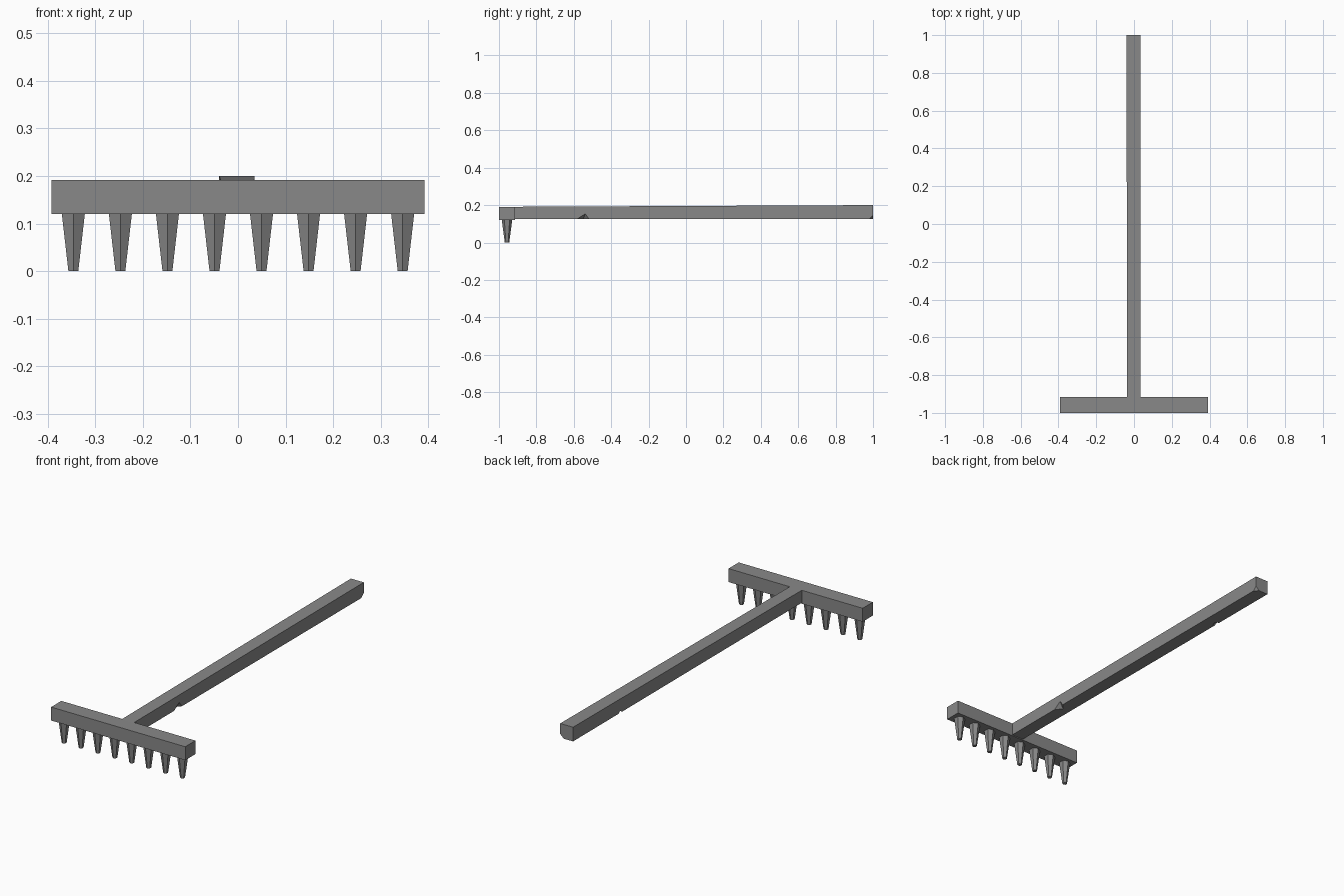
import bpy, bmesh, math
from mathutils import Vector

cube = bpy.data.objects.get("Cube")
if cube:
    bpy.data.objects.remove(cube, do_unlink=True)

grey = bpy.data.materials.new("grey")
grey.use_nodes = True
grey.diffuse_color = (0.25, 0.25, 0.25, 1)
grey.node_tree.nodes["Principled BSDF"].inputs["Base Color"].default_value = grey.diffuse_color


def finish(bm, name):
    bmesh.ops.recalc_face_normals(bm, faces=bm.faces[:])
    mesh = bpy.data.meshes.new(name)
    bm.to_mesh(mesh)
    bm.free()
    mesh.materials.append(grey)
    obj = bpy.data.objects.new(name, mesh)
    bpy.context.collection.objects.link(obj)
    return obj


def hull(name, points):
    bm = bmesh.new()
    for p in points:
        bm.verts.new(p)
    bmesh.ops.convex_hull(bm, input=bm.verts[:])
    return finish(bm, name)


def box(name, low, high):
    return hull(name, [(x, y, z) for x in (low[0], high[0])
                       for y in (low[1], high[1]) for z in (low[2], high[2])])


def tooth(name, x, y, top):
    bm = bmesh.new()
    bmesh.ops.create_cone(bm, segments=6, cap_ends=True, radius1=0.012,
                          radius2=0.028, depth=top)
    bmesh.ops.translate(bm, verts=bm.verts[:], vec=(x, y, top / 2))
    return finish(bm, name)


# Crossbar and its row of tapered teeth
box("crossbar", (-0.392, -1, 0.12), (0.392, -0.915, 0.191))
COUNT = 8
for i in range(COUNT):
    tooth(f"tooth_{i + 1}", -0.346 + 0.692 * i / (COUNT - 1), -0.957, 0.121)

# Square handle, slightly thicker at the free end, with one clipped corner
handle = hull("handle", [
    (-0.036, -0.92, 0.125), (0.034, -0.92, 0.125),
    (-0.036, -0.92, 0.191), (0.034, -0.92, 0.191),
    (-0.04, 1, 0.125), (-0.04, 1, 0.2), (0.035, 1, 0.2),
    (0.015, 1, 0.125), (0.035, 0.98, 0.125), (0.035, 1, 0.145)])


# Small chips cut from the lower edges
def chip(side, y, length, height, depth):
    x, z = side * 0.036, 0.125
    cutter = hull("chip_cutter", [
        (x, y - length / 2, z), (x, y + length / 2, z),
        (x, y + length / 6, z + height), (x - side * depth, y, z),
        (x + side * 0.02, y, z - 0.02)])
    cutter.hide_render = True
    cutter.hide_viewport = True
    cutter.display_type = 'WIRE'
    mod = handle.modifiers.new("chip", 'BOOLEAN')
    mod.operation = 'DIFFERENCE'
    mod.solver = 'EXACT'
    mod.object = cutter


chip(1, -0.55, 0.07, 0.03, 0.03)
chip(-1, 0.6, 0.05, 0.015, 0.015)
